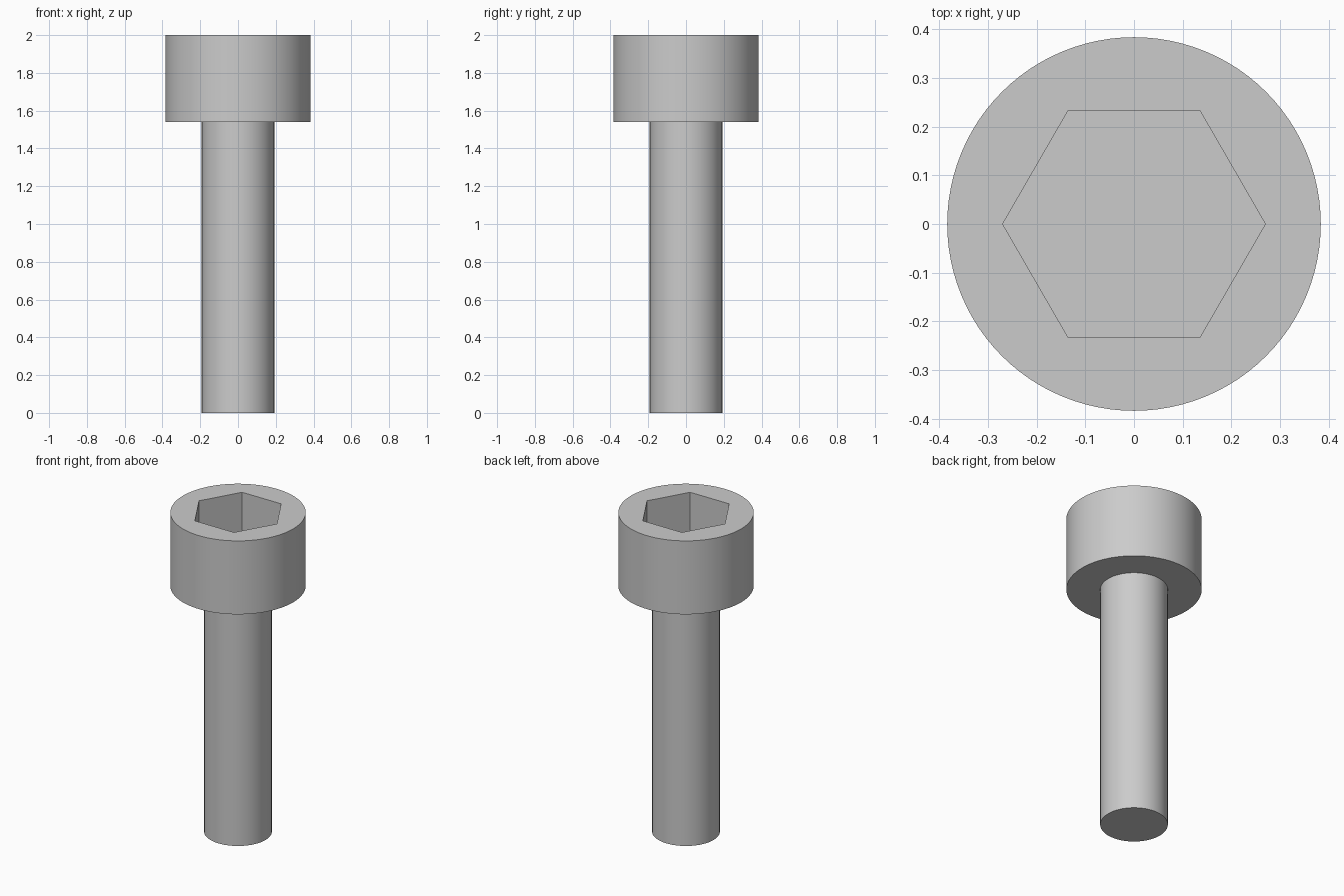
import bpy
import bmesh
from math import tau
from mathutils import Matrix

if "Cube" in bpy.data.objects:
    bpy.data.objects.remove(bpy.data.objects["Cube"], do_unlink=True)

SHAFT_R, HEAD_R, SOCKET_R = 0.192, 0.384, 0.27
HEAD_Z, TOP_Z, SOCKET_DEPTH = 1.54, 2.0, 0.31

steel = bpy.data.materials.new("steel_grey")
steel.use_nodes = True
colour = (0.6, 0.6, 0.6, 1)
steel.diffuse_color = colour
steel.node_tree.nodes["Principled BSDF"].inputs["Base Color"].default_value = colour


def add_object(name, bm):
    bmesh.ops.recalc_face_normals(bm, faces=bm.faces)
    mesh = bpy.data.meshes.new(name)
    bm.to_mesh(mesh)
    bm.free()
    mesh.materials.append(steel)
    obj = bpy.data.objects.new(name, mesh)
    bpy.context.collection.objects.link(obj)
    return obj


# Shaft and head: one turned profile
bm = bmesh.new()
profile = [(SHAFT_R, 0), (SHAFT_R, HEAD_Z), (HEAD_R, HEAD_Z), (HEAD_R, TOP_Z)]
verts = [bm.verts.new((r, 0, z)) for r, z in profile]
edges = [bm.edges.new(pair) for pair in zip(verts, verts[1:])]
bmesh.ops.spin(bm, geom=verts + edges, cent=(0, 0, 0), axis=(0, 0, 1),
               angle=tau, steps=96, use_merge=True)
bmesh.ops.remove_doubles(bm, verts=bm.verts, dist=0.0001)
bmesh.ops.holes_fill(bm, edges=[e for e in bm.edges if e.is_boundary], sides=0)
screw = add_object("socket_head_screw", bm)

# Hexagonal socket, corners on the x axis
bm = bmesh.new()
bmesh.ops.create_cone(bm, cap_ends=True, segments=6, radius1=SOCKET_R,
                      radius2=SOCKET_R, depth=2 * SOCKET_DEPTH,
                      matrix=Matrix.Translation((0, 0, TOP_Z)) @ Matrix.Rotation(tau / 4, 4, "Z"))
cutter = add_object("socket_cutter", bm)
cutter.hide_render = True

cut = screw.modifiers.new("hex_socket", "BOOLEAN")
cut.operation = "DIFFERENCE"
cut.solver = "EXACT"
cut.object = cutter

bpy.ops.object.select_all(action="DESELECT")
screw.select_set(True)
bpy.context.view_layer.objects.active = screw
bpy.ops.object.modifier_apply(modifier=cut.name)
bpy.data.objects.remove(cutter, do_unlink=True)

# Smooth round walls, crisp rims and socket corners
bpy.ops.object.shade_smooth_by_angle(angle=tau / 12)
